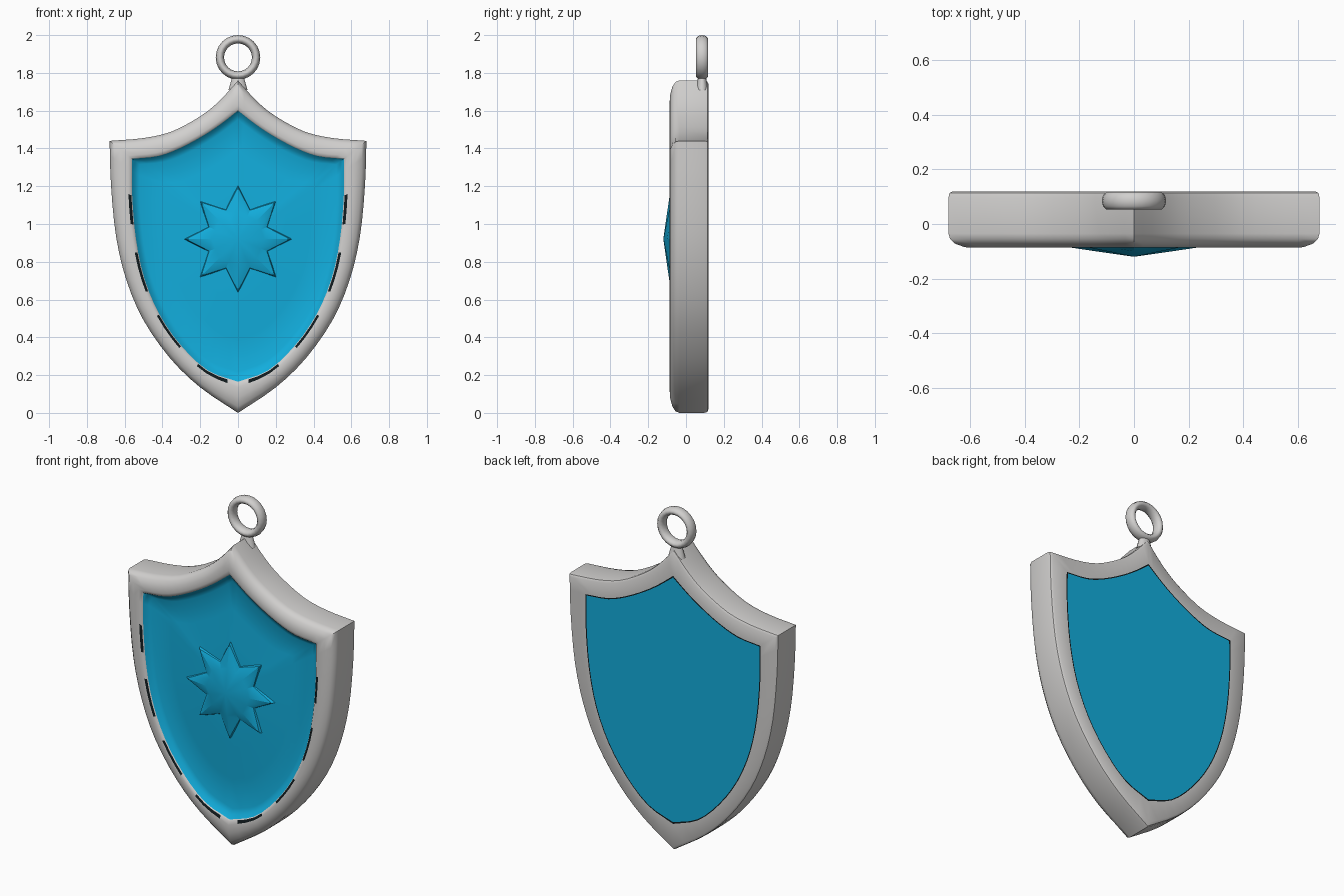
import bpy, bmesh, math
from mathutils import Vector

if "Cube" in bpy.data.objects:
    bpy.data.objects.remove(bpy.data.objects["Cube"])


def material(name, rgb):
    m = bpy.data.materials.new(name)
    m.diffuse_color = (*rgb, 1)
    m.use_nodes = True
    m.node_tree.nodes["Principled BSDF"].inputs["Base Color"].default_value = m.diffuse_color
    return m


GREY = material("silver grey", (0.64, 0.63, 0.62))
BLUE = material("bright blue", (0.006, 0.42, 0.72))
BLACK = material("seam black", (0.005, 0.01, 0.012))

# Right half outlines (x, z): top edge runs peak to corner, side runs corner to tip
OUTER_TOP = [(0, 1.76), (.1, 1.65), (.2, 1.57), (.35, 1.49), (.5, 1.455), (.68, 1.44)]
OUTER_SIDE = [(.68, 1.44), (.672, 1.2), (.645, .93), (.59, .7), (.5, .49),
              (.36, .29), (.2, .135), (0, 0)]
INNER_TOP = [(0, 1.6), (.09, 1.53), (.18, 1.47), (.3, 1.405), (.42, 1.36), (.56, 1.345)]
INNER_SIDE = [(.56, 1.345), (.56, 1.15), (.54, .92), (.495, .71), (.415, .52),
              (.3, .355), (.16, .225), (0, .165)]


def smooth(pts, n=3):
    """Catmull-Rom resampling, leaving off the last point."""
    p = [Vector(q) for q in pts]
    p = [2 * p[0] - p[1]] + p + [2 * p[-1] - p[-2]]
    out = []
    for a, b, c, d in zip(p, p[1:], p[2:], p[3:]):
        for k in range(n):
            t = k / n
            out.append(.5 * (2 * b + (c - a) * t + (2 * a - 5 * b + 4 * c - d) * t * t
                             + (3 * b - a - 3 * c + d) * t ** 3))
    return out


def outline(top, side):
    half = smooth(top) + smooth(side) + [Vector(side[-1])]
    return half + [Vector((-v.x, v.y)) for v in half[-2:0:-1]]


OUT, INN = outline(OUTER_TOP, OUTER_SIDE), outline(INNER_TOP, INNER_SIDE)
CENTRE = Vector((0, .92))


def between(t, y):
    return [(a.lerp(b, t).x, y, a.lerp(b, t).y) for a, b in zip(OUT, INN)]


def scaled(s, y):
    return [((CENTRE + (b - CENTRE) * s).x, y, (CENTRE + (b - CENTRE) * s).y) for b in INN]


def build(name, rings, mats, rule=None, tip=None, cap=False, angle=40):
    """Bridge rings of points; end with a fan to tip or one flat cap."""
    bm = bmesh.new()
    loops = [[bm.verts.new(p) for p in r] for r in rings]
    n = len(loops[0])
    for j, (a, b) in enumerate(zip(loops, loops[1:])):
        for i in range(n):
            f = bm.faces.new((a[i], a[(i + 1) % n], b[(i + 1) % n], b[i]))
            f.material_index = rule(j, i, f.calc_center_median().z) if rule else 0
    if tip:
        v = bm.verts.new(tip)
        for i in range(n):
            bm.faces.new((loops[-1][i], loops[-1][(i + 1) % n], v))
    if cap:
        bm.faces.new(loops[-1])
    bmesh.ops.recalc_face_normals(bm, faces=bm.faces)
    # open front and back sheets must face away from the middle of the body
    if tip or cap:
        f = max(bm.faces, key=lambda q: abs(q.normal.y))
        if f.normal.y * f.calc_center_median().y < 0:
            bmesh.ops.reverse_faces(bm, faces=bm.faces)
    me = bpy.data.meshes.new(name)
    bm.to_mesh(me)
    bm.free()
    ob = bpy.data.objects.new(name, me)
    bpy.context.collection.objects.link(ob)
    for m in mats:
        me.materials.append(m)
    finish(ob, angle)
    return ob


def finish(ob, angle):
    bpy.ops.object.select_all(action='DESELECT')
    ob.select_set(True)
    bpy.context.view_layer.objects.active = ob
    bpy.ops.object.shade_smooth_by_angle(angle=math.radians(angle))


# Rounded frame: back inner edge, round the outside, to the front inner edge
frame_rings = [between(t, y) for t, y in (
    (1, .12), (.94, .12), (.14, .12), (.03, .113), (0, .095), (0, -.035),
    (.05, -.055), (.2, -.072), (.5, -.085), (.82, -.087), (.96, -.083), (1, -.078))]


def frame_rule(j, i, z):
    if j == 0:
        return 1                                    # thin seam on the back
    return int(j == 9 and z < 1.12 and i % 5 > 1)    # broken seam on the front


build("shield_frame", frame_rings, [GREY, BLACK], frame_rule)

# Recessed front field, rising softly towards the star
build("front_panel", [scaled(1, -.078), scaled(.97, -.06), scaled(.93, -.05),
                      scaled(.7, -.055), scaled(.45, -.066), scaled(.25, -.07)],
      [BLUE], tip=(0, -.07, .92))

# Flat back panel
build("back_panel", [scaled(1, .12), scaled(.97, .12)], [BLUE], cap=True)


# Raised eight-pointed star
def star(r_tip, r_valley, y_tip, y_valley):
    pts = []
    for k in range(16):
        r, y = (r_valley, y_valley) if k % 2 else (r_tip, y_tip)
        a = k * math.pi / 8
        pts.append((r * math.sin(a), y, .92 + r * math.cos(a)))
    return pts


build("star_boss", [star(.29, .18, -.055, -.05), star(.275, .165, -.08, -.075),
                    star(.14, .13, -.1, -.092)],
      [BLUE], tip=(0, -.12, .92), angle=25)

# Hanging ring and its neck
bpy.ops.mesh.primitive_torus_add(major_radius=.096, minor_radius=.022, major_segments=24,
                                 minor_segments=10, location=(0, .085, 1.882),
                                 rotation=(math.pi / 2, 0, 0))
ring = bpy.context.object
ring.name = "hanging_ring"
ring.scale = (1, 1, 1.5)
ring.data.materials.append(GREY)
finish(ring, 60)

bpy.ops.mesh.primitive_cone_add(vertices=12, radius1=.05, radius2=.03, depth=.07,
                                location=(0, .085, 1.745))
neck = bpy.context.object
neck.name = "ring_neck"
neck.scale = (1, .68, 1)
neck.data.materials.append(GREY)
finish(neck, 40)
